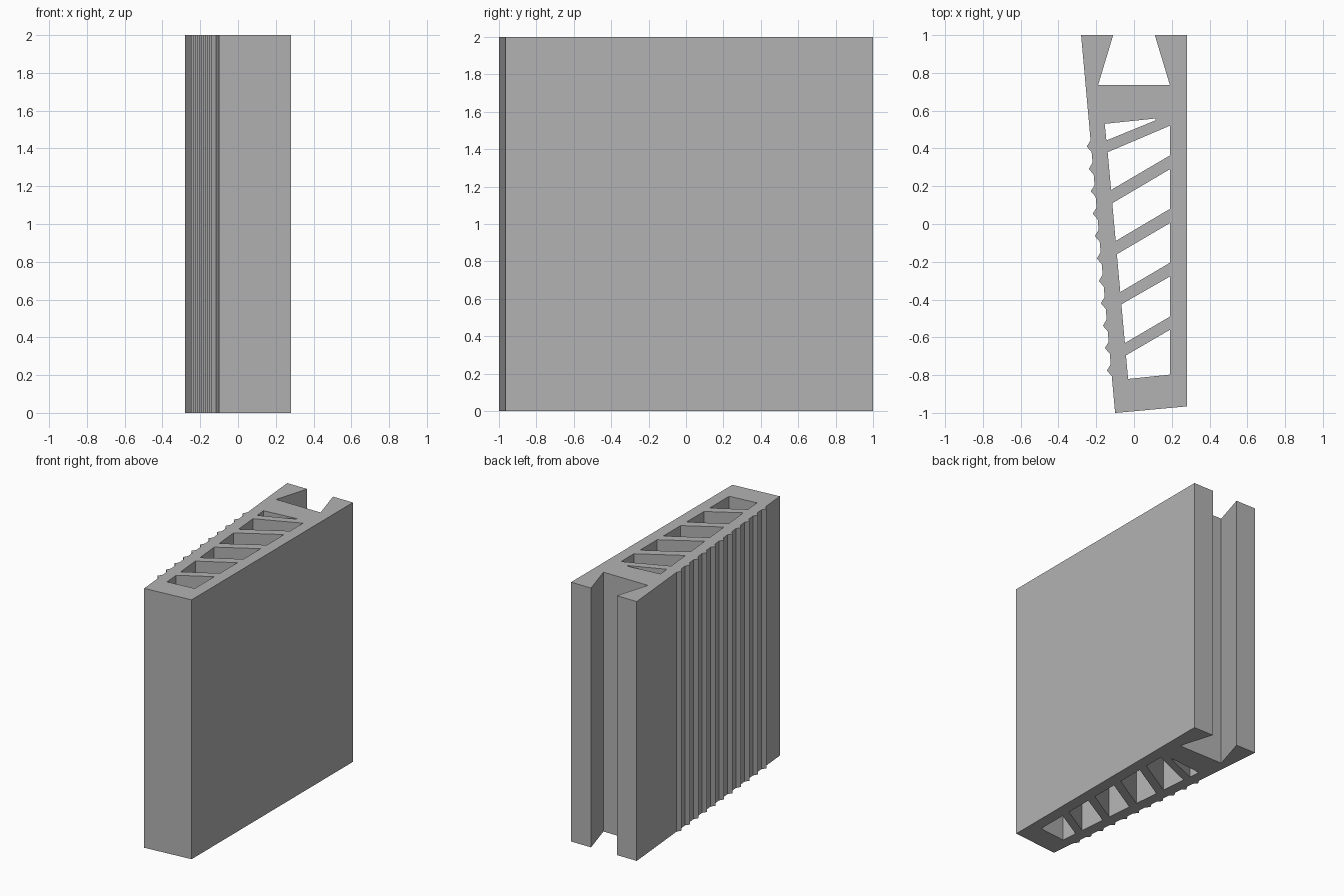
import bpy
import bmesh
from mathutils import Vector

HEIGHT = 2.0

cube = bpy.data.objects.get("Cube")
if cube:
    bpy.data.objects.remove(cube, do_unlink=True)

grey = bpy.data.materials.new("plain grey")
grey.use_nodes = True
colour = (0.45, 0.45, 0.45, 1)
grey.diffuse_color = colour
grey.node_tree.nodes["Principled BSDF"].inputs["Base Color"].default_value = colour

# Sloping ribbed side, given as x for a depth y
front_corner, back_corner = Vector((-0.1, -1)), Vector((-0.28, 1))


def slope_x(y, offset=0.0):
    return front_corner.lerp(back_corner, (y + 1) / 2).x + offset


# Outline with dovetail slot at the back
outline = [front_corner, (0.28, -0.965), (0.28, 1), (0.11, 1),
           (0.19, 0.735), (-0.19, 0.735), (-0.11, 1), back_corner]

# Row of small pointed ribs down the sloping side
for i in range(11):
    peak = 0.41 - 0.1185 * i
    outline += [(slope_x(peak + 0.033), peak + 0.033),
                (slope_x(peak, -0.023), peak),
                (slope_x(peak - 0.03), peak - 0.03)]

# Openings between slanted webs: left top, right top, right bottom, left bottom
INNER = 0.19
openings = [[(-0.155, 0.53), (0.112, 0.558), (0.115, 0.549), (-0.146, 0.442)]]
for left_top, right_top, right_low, left_low in [
        (0.38, 0.52, 0.363, 0.18),
        (0.11, 0.29, 0.08, -0.09),
        (-0.16, 0.005, -0.205, -0.36),
        (-0.425, -0.278, -0.49, -0.63),
        (-0.695, -0.56, -0.797, -0.82)]:
    openings.append([(slope_x(left_top, 0.085), left_top), (INNER, right_top),
                     (INNER, right_low), (slope_x(left_low, 0.085), left_low)])

# Fill the cross-section and raise it into a solid panel
bm = bmesh.new()
for loop in [outline] + openings:
    verts = [bm.verts.new((p[0], p[1], 0)) for p in loop]
    for a, b in zip(verts, verts[1:] + verts[:1]):
        bm.edges.new((a, b))
bmesh.ops.triangle_fill(bm, use_beauty=True, edges=bm.edges[:], normal=(0, 0, 1))
raised = bmesh.ops.extrude_face_region(bm, geom=bm.faces[:], use_keep_orig=True)
top = [g for g in raised["geom"] if isinstance(g, bmesh.types.BMVert)]
bmesh.ops.translate(bm, verts=top, vec=(0, 0, HEIGHT))
bmesh.ops.recalc_face_normals(bm, faces=bm.faces[:])

mesh = bpy.data.meshes.new("ribbed_hollow_panel")
bm.to_mesh(mesh)
bm.free()
mesh.materials.append(grey)
panel = bpy.data.objects.new("ribbed_hollow_panel", mesh)
bpy.context.collection.objects.link(panel)
